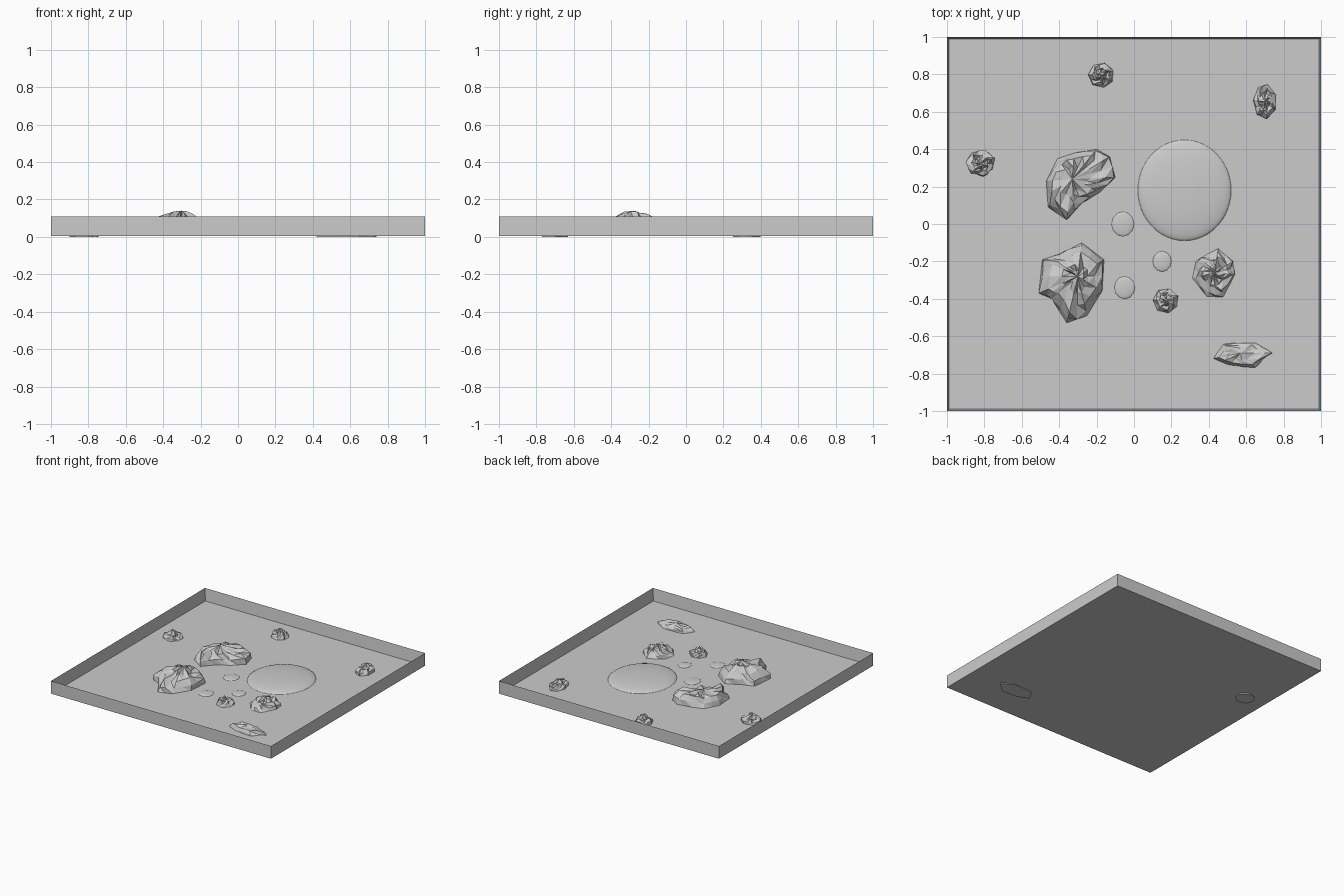
import bpy, bmesh, random
from math import cos, sin, pi
from mathutils import Vector

cube = bpy.data.objects.get("Cube")
if cube:
    bpy.data.objects.remove(cube, do_unlink=True)

stone = bpy.data.materials.new("stone grey")
stone.use_nodes = True
GREY = (0.6, 0.6, 0.6, 1)
stone.diffuse_color = GREY
stone.node_tree.nodes["Principled BSDF"].inputs["Base Color"].default_value = GREY

BOTTOM, FLOOR, RIM, WALL = 0.006, 0.01, 0.11, 0.015


def finish(name, bm, smooth=False):
    bmesh.ops.recalc_face_normals(bm, faces=bm.faces)
    for f in bm.faces:
        f.smooth = smooth
    mesh = bpy.data.meshes.new(name)
    bm.to_mesh(mesh)
    bm.free()
    mesh.materials.append(stone)
    obj = bpy.data.objects.new(name, mesh)
    bpy.context.collection.objects.link(obj)
    return obj


def tray():
    """Square box whose top is inset and pushed down to the floor."""
    bm = bmesh.new()
    bmesh.ops.create_cube(bm, size=2)
    for v in bm.verts:
        v.co.z = RIM if v.co.z > 0 else BOTTOM
    top = max(bm.faces, key=lambda f: f.calc_center_median().z)
    bmesh.ops.inset_individual(bm, faces=[top], thickness=WALL)
    for v in top.verts:
        v.co.z = FLOOR
    finish("tray", bm)


def dome(name, x, y, rx, ry, height, segments=48):
    """Shallow smooth cap resting on the floor."""
    bm = bmesh.new()
    bmesh.ops.create_uvsphere(bm, u_segments=segments, v_segments=24, radius=1)
    bmesh.ops.bisect_plane(bm, geom=bm.verts[:] + bm.edges[:] + bm.faces[:],
                           plane_co=(0, 0, 0), plane_no=(0, 0, 1), clear_inner=True)
    for v in bm.verts:
        v.co = Vector((x + rx * v.co.x, y + ry * v.co.y, FLOOR + height * v.co.z))
    finish(name, bm, True)


def rock(name, outline, peak, height, profile, base=BOTTOM + 0.002, rough=0.12, seed=1):
    """Faceted rock: rings shrink from the outline to the peak."""
    rng = random.Random(seed)
    rim = []
    for i, p in enumerate(outline):
        a, b = Vector(p), Vector(outline[(i + 1) % len(outline)])
        rim += [a, (a + b) / 2]
    c = Vector(peak)
    bm = bmesh.new()
    rings = []
    for k, (scale, level) in enumerate(profile):
        ring = []
        for i, p in enumerate(rim):
            wobble = rng.uniform(-rough, rough) if k else 0
            s = min(scale * (1 + wobble * 0.7), 1)
            q = c + (p - c) * s
            z = base + (height - base) * min(level * (1 + 1.6 * wobble), 0.97)
            ring.append(bm.verts.new((q.x, q.y, z)))
        rings.append(ring)
    n = len(rim)
    for low, high in zip(rings, rings[1:]):
        for i in range(n):
            j = (i + 1) % n
            bm.faces.new((low[i], low[j], high[j]))
            bm.faces.new((low[i], high[j], high[i]))
    tip = bm.verts.new((c.x, c.y, height))
    for i in range(n):
        bm.faces.new((rings[-1][i], rings[-1][(i + 1) % n], tip))
    bm.faces.new(rings[0])
    finish(name, bm)


def oval(x, y, rx, ry, n=6, turn=0.4):
    return [(x + rx * cos(turn + 2 * pi * i / n), y + ry * sin(turn + 2 * pi * i / n))
            for i in range(n)]


BOULDER = [(1, 0), (0.95, 0.3), (0.72, 0.6), (0.4, 0.75), (0.2, 0.85)]
PLATEAU = [(1, 0), (0.93, 0.4), (0.75, 0.72), (0.45, 0.82)]
CRYSTAL = [(1, 0), (0.93, 0.32), (0.65, 0.55), (0.5, 0.6), (0.22, 0.82)]

tray()
dome("large_mound", 0.27, 0.18, 0.25, 0.27, 0.035)

# Low bumps on the floor
for i, (x, y, r) in enumerate([(-0.06, 0, 0.06), (-0.05, -0.34, 0.055), (0.15, -0.2, 0.05)]):
    dome(f"low_bump_{i + 1}", x, y, r, r * 1.1, 0.01, 12)

# Large rocks
rock("tall_boulder",
     [(-.28, -.10), (-.16, -.19), (-.17, -.36), (-.25, -.49), (-.36, -.53),
      (-.44, -.40), (-.51, -.37), (-.49, -.19), (-.40, -.16)],
     (-.30, -.28), 0.14, BOULDER, seed=3)
rock("curved_boulder",
     [(-.20, .40), (-.13, .36), (-.10, .25), (-.18, .17), (-.28, .11),
      (-.36, .02), (-.46, .09), (-.47, .23), (-.41, .35), (-.32, .38)],
     (-.33, .24), 0.11, PLATEAU, seed=5)
rock("medium_rock",
     [(.45, -.13), (.53, -.20), (.54, -.27), (.48, -.39), (.39, -.39),
      (.31, -.29), (.33, -.20), (.39, -.16)],
     (.43, -.26), 0.085, CRYSTAL, rough=0.2, seed=7)
rock("flat_rock",
     [(.42, -.72), (.47, -.64), (.65, -.63), (.74, -.69), (.65, -.77), (.51, -.76)],
     (.57, -.69), 0.055, PLATEAU, base=0, seed=9)

# Small crystal rocks
small = [("left", -.82, .325, .08, .075, 0), ("back", -.175, .795, .07, .068, BOTTOM + 0.002),
         ("corner", .70, .655, .063, .095, BOTTOM + 0.002),
         ("front", .17, -.41, .07, .068, BOTTOM + 0.002)]
for i, (side, x, y, rx, ry, base) in enumerate(small):
    rock(f"small_rock_{side}", oval(x, y, rx, ry, 7), (x, y), 0.075, CRYSTAL,
         base=base, rough=0.22, seed=20 + i)
